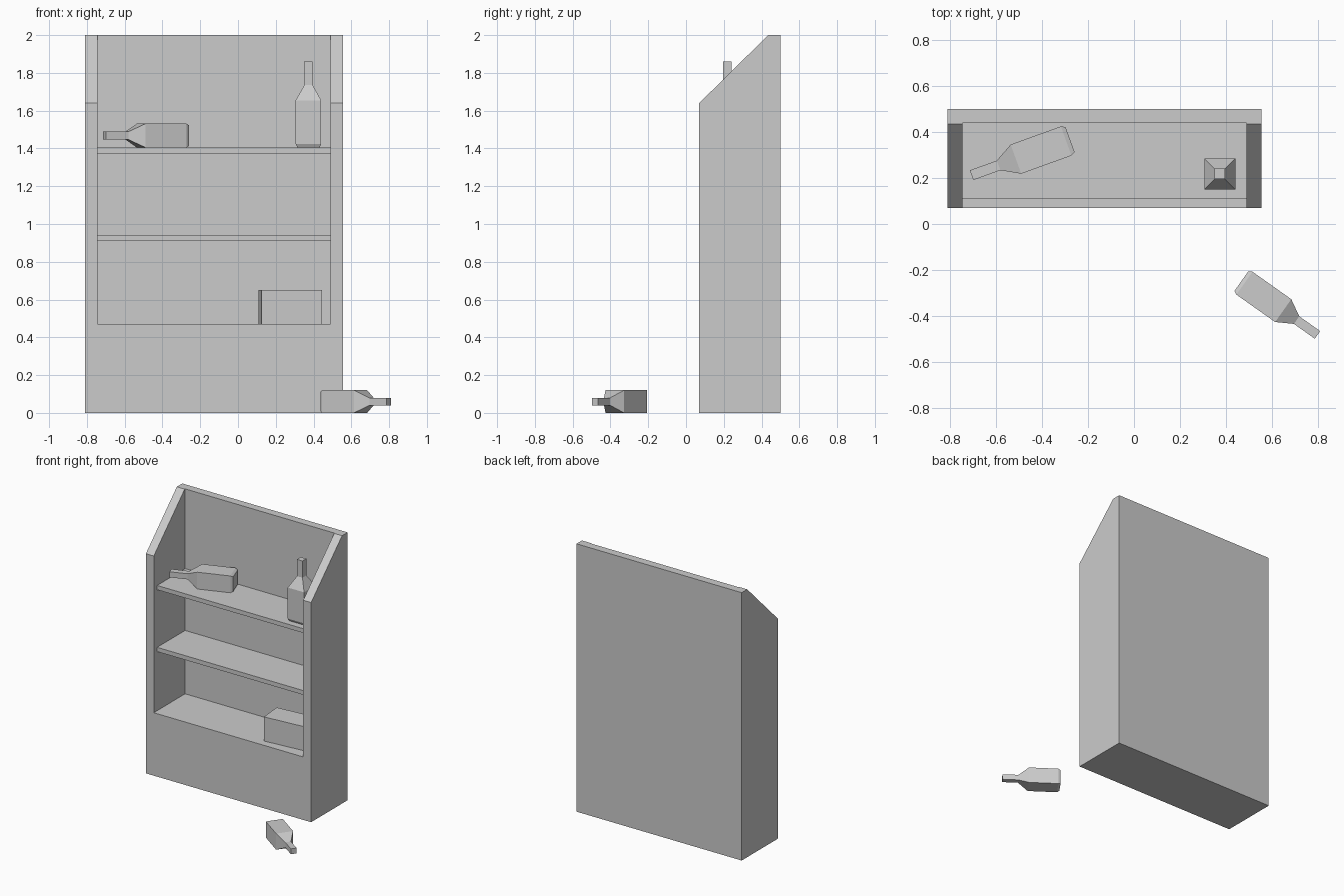
import bpy, bmesh
from math import radians
from mathutils import Matrix, Vector

default = bpy.data.objects.get("Cube")
if default:
    bpy.data.objects.remove(default, do_unlink=True)

grey = bpy.data.materials.new("light grey")
grey.use_nodes = True
grey.diffuse_color = (0.6, 0.6, 0.6, 1)
grey.node_tree.nodes["Principled BSDF"].inputs["Base Color"].default_value = (0.6, 0.6, 0.6, 1)


def finish(name, bm):
    bmesh.ops.recalc_face_normals(bm, faces=bm.faces)
    mesh = bpy.data.meshes.new(name)
    bm.to_mesh(mesh)
    bm.free()
    mesh.materials.append(grey)
    obj = bpy.data.objects.new(name, mesh)
    bpy.context.collection.objects.link(obj)
    return obj


def box(name, low, high):
    low, high = Vector(low), Vector(high)
    bm = bmesh.new()
    place = Matrix.Translation((low + high) / 2) @ Matrix.Diagonal((high - low).to_4d())
    bmesh.ops.create_cube(bm, size=1, matrix=place)
    return finish(name, bm)


def bottle(name, location, rotation=(0, 0, 0), scale=(1, 1, 1)):
    """Square bottle lofted along z from (height, half width) rings."""
    profile = [(0, .058), (.018, .0675), (.25, .0675), (.33, .0225), (.455, .0225)]
    corners = [(-1, -1), (1, -1), (1, 1), (-1, 1)]
    bm = bmesh.new()
    rings = [[bm.verts.new((x * w, y * w, z)) for x, y in corners] for z, w in profile]
    for a, b in zip(rings, rings[1:]):
        for i in range(4):
            j = (i + 1) % 4
            bm.faces.new((a[i], a[j], b[j], b[i]))
    bm.faces.new(rings[0])
    bm.faces.new(rings[-1])
    obj = finish(name, bm)
    obj.location, obj.scale = location, scale
    obj.rotation_euler = [radians(r) for r in rotation]
    return obj


LEFT, RIGHT = -0.745, 0.49      # inner faces of the cabinet sides
FRONT, BACK = 0.07, 0.44        # front edge and inner face of the back panel
FLOOR, TOP_SHELF = 0.47, 1.405

# Cabinet body: side profile extruded across the width
bm = bmesh.new()
outline = [(FRONT, 0), (.5, 0), (.5, 2), (.435, 2), (FRONT, 1.64)]
side = bm.faces.new([bm.verts.new((-.81, y, z)) for y, z in outline])
grown = bmesh.ops.extrude_face_region(bm, geom=[side])["geom"]
bmesh.ops.translate(bm, vec=(1.365, 0, 0),
                    verts=[v for v in grown if isinstance(v, bmesh.types.BMVert)])
cabinet = finish("cabinet", bm)

# Hollow out the open front
cutter = box("cabinet_cutter", (LEFT, -.3, FLOOR), (RIGHT, BACK, 2.3))
cutter.hide_render = True
cut = cabinet.modifiers.new("opening", 'BOOLEAN')
cut.operation, cut.object = 'DIFFERENCE', cutter
bpy.context.view_layer.objects.active = cabinet
bpy.ops.object.modifier_apply(modifier=cut.name)
bpy.data.objects.remove(cutter, do_unlink=True)

# Shelves
for name, top in (("middle_shelf", .943), ("upper_shelf", TOP_SHELF)):
    box(name, (LEFT, .11, top - .032), (RIGHT, BACK, top))

# Small box on the cabinet floor, slightly turned
crate = box("small_box", (0, 0, 0), (.32, .174, .18))
crate.location = (.125, .127, FLOOR)
crate.rotation_euler.z = radians(5)

# Bottles: one standing, one lying on the shelf, one on the ground
bottle("standing_bottle", (.373, .218, TOP_SHELF))
bottle("shelf_bottle", (-.278, .367, TOP_SHELF + .063), (0, 90, 199.9), (.93, 1, 1))
bottle("ground_bottle", (.467, -.248, .06), (0, 90, -35.3), (.89, .9, .89))
